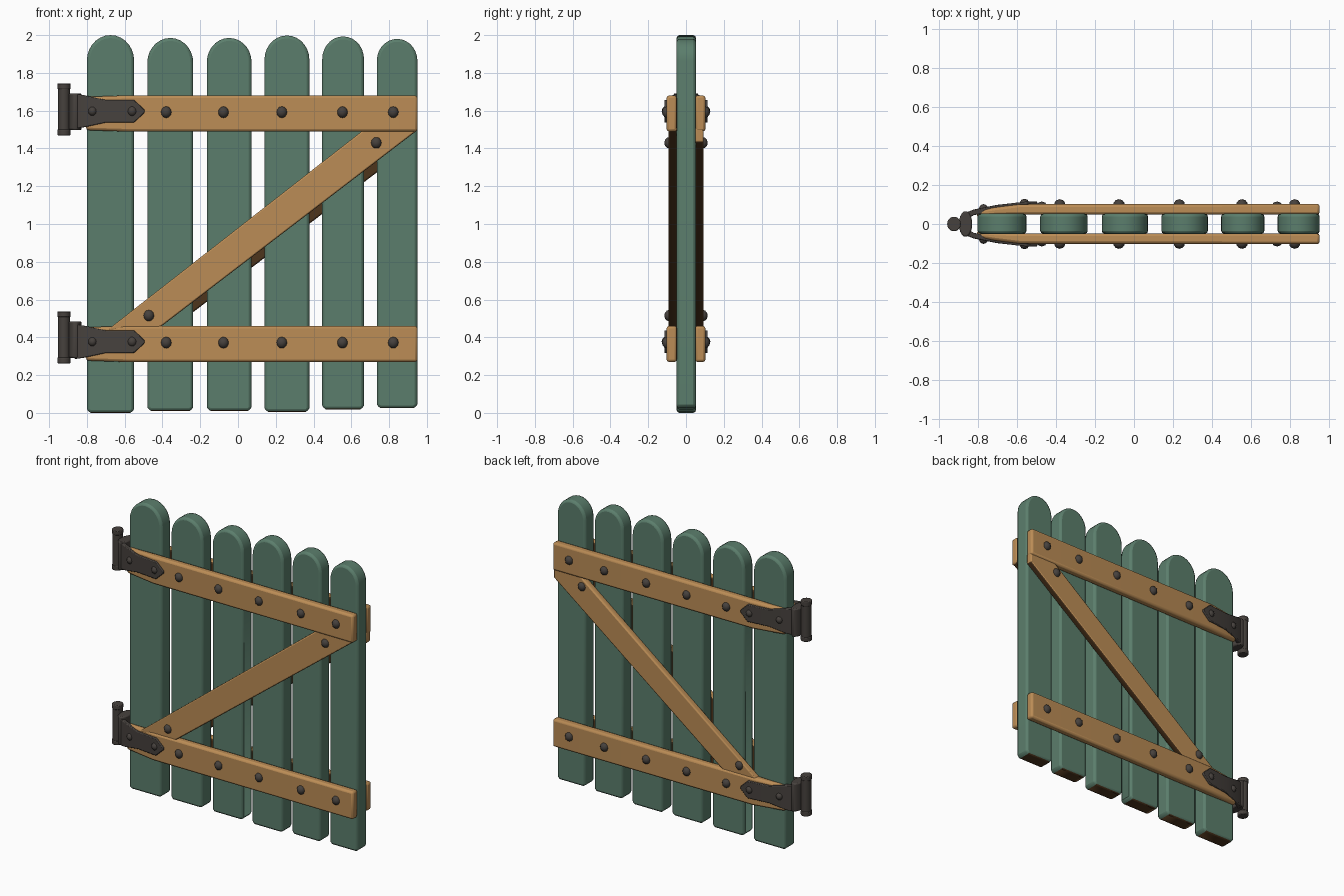
import bpy, bmesh, math

if "Cube" in bpy.data.objects:
    bpy.data.objects.remove(bpy.data.objects["Cube"])


def mat(name, col):
    m = bpy.data.materials.new(name)
    m.diffuse_color = (*col, 1)
    m.use_nodes = True
    m.node_tree.nodes["Principled BSDF"].inputs["Base Color"].default_value = m.diffuse_color
    return m


GREEN = mat("green paint", (0.105, 0.208, 0.150))
WOOD = mat("tan wood", (0.50, 0.265, 0.092))
IRON = mat("dark iron", (0.062, 0.053, 0.047))
DARK = mat("dark brown wood", (0.075, 0.035, 0.012))


def finish(name, bm, material, bevel=0.0, segs=2, dark=None):
    """dark: rule on the face normal choosing the unfinished brown wood."""
    bmesh.ops.recalc_face_normals(bm, faces=bm.faces)
    bm.normal_update()
    if dark:
        for f in bm.faces:
            f.material_index = int(dark(f.normal))
    me = bpy.data.meshes.new(name)
    me.materials.append(material)
    if dark:
        me.materials.append(DARK)
    bm.to_mesh(me)
    bm.free()
    ob = bpy.data.objects.new(name, me)
    bpy.context.collection.objects.link(ob)
    bpy.ops.object.select_all(action='DESELECT')
    ob.select_set(True)
    bpy.context.view_layer.objects.active = ob
    if bevel:
        b = ob.modifiers.new("soft edges", 'BEVEL')
        b.width, b.segments = bevel, segs
        b.limit_method, b.angle_limit = 'ANGLE', math.radians(32)
    bpy.ops.object.shade_smooth_by_angle(angle=math.radians(40))
    return ob


def prism(name, outline, y0, y1, material, bevel, dark=None):
    """Outline in x/z pushed from y0 to y1."""
    bm = bmesh.new()
    f = bm.faces.new([bm.verts.new((x, y0, z)) for x, z in outline])
    r = bmesh.ops.extrude_face_region(bm, geom=[f])
    vs = [v for v in r["geom"] if isinstance(v, bmesh.types.BMVert)]
    bmesh.ops.translate(bm, verts=vs, vec=(0, y1 - y0, 0))
    # extruding a lone face can leave the start cap behind or drop it
    if not any(all(abs(v.co.y - y0) < 1e-6 for v in g.verts) for g in bm.faces):
        bmesh.ops.holes_fill(bm, edges=[e for e in bm.edges if e.is_boundary])
    return finish(name, bm, material, bevel, dark=dark)


def loft(name, stations, zc, side, material, bevel, dark=None):
    """Bar along x from stations (x, half height, inner y, outer y)."""
    bm = bmesh.new()
    rings = [[bm.verts.new((x, side * y, zc + s * h)) for y, s in
              ((yi, -1), (yo, -1), (yo, 1), (yi, 1))] for x, h, yi, yo in stations]
    for a, b in zip(rings, rings[1:]):
        for i in range(4):
            j = (i + 1) % 4
            bm.faces.new((a[i], a[j], b[j], b[i]))
    bm.faces.new(rings[0])
    bm.faces.new(rings[-1])
    return finish(name, bm, material, bevel, dark=dark)


def bolt(x, y, z, r=0.029):
    bm = bmesh.new()
    bmesh.ops.create_uvsphere(bm, u_segments=10, v_segments=6, radius=1)
    bmesh.ops.scale(bm, verts=bm.verts, vec=(r, 0.027, r * 1.05))
    bmesh.ops.translate(bm, verts=bm.verts, vec=(x, y, z))
    finish("bolt", bm, IRON)


def cylinder(name, x, z0, z1, rx, ry, bevel):
    bm = bmesh.new()
    bmesh.ops.create_cone(bm, cap_ends=True, segments=20, radius1=1, radius2=1, depth=z1 - z0)
    bmesh.ops.scale(bm, verts=bm.verts, vec=(rx, ry, 1))
    bmesh.ops.translate(bm, verts=bm.verts, vec=(x, 0, (z0 + z1) / 2))
    finish(name, bm, IRON, bevel)


# Pickets with round tops
for x0, x1, z0, z1 in ((-0.80, -0.55, 0.0, 2.0), (-0.48, -0.237, 0.01, 1.985),
                       (-0.165, 0.072, 0.01, 1.985), (0.14, 0.378, 0.005, 1.998),
                       (0.446, 0.667, 0.018, 1.993), (0.735, 0.95, 0.025, 1.98)):
    c, r = (x0 + x1) / 2, (x1 - x0) / 2
    k = 0.02
    pts = [(x0, z0 + k), (x0 + k * 0.3, z0 + k * 0.3), (x0 + k, z0),
           (x1 - k, z0), (x1 - k * 0.3, z0 + k * 0.3), (x1, z0 + k)]
    pts += [(c + r * math.cos(math.pi * i / 14), z1 - r * 1.08 + r * 1.08 * math.sin(math.pi * i / 14))
            for i in range(15)]
    prism("picket", pts, -0.05, 0.053, GREEN, 0.016, dark=lambda n: n.z < -0.95)

# Rails, straps, braces and bolts on both faces
brace_front = [(-0.69, 0.44), (-0.43, 0.44), (0.948, 1.495), (0.948, 1.51), (0.68, 1.51)]
brace_back = [(-0.62, 0.44), (-0.36, 0.44), (0.948, 1.435), (0.948, 1.51), (0.76, 1.51)]
for side, brace in ((-1, brace_front), (1, brace_back)):
    def hidden(n):
        """Inner side and underside of the timber."""
        return n.y * side < -0.7 or n.z < -0.5

    for zr in (1.585, 0.365):
        loft("rail", [(-0.805, 0.088, 0.035, 0.07), (-0.7, 0.092, 0.045, 0.086),
                      (-0.58, 0.096, 0.048, 0.101), (0.95, 0.096, 0.048, 0.103)],
             zr, side, WOOD, 0.014, dark=lambda n: n.y * side < -0.7)
        zs = zr + 0.012
        loft("hinge_strap", [(-0.865, 0.092, 0.02, 0.056), (-0.82, 0.086, 0.045, 0.074),
                             (-0.7, 0.06, 0.068, 0.098), (-0.55, 0.06, 0.085, 0.115),
                             (-0.495, 0.008, 0.088, 0.115)], zs, side, IRON, 0.005)
        bolt(-0.77, side * 0.075, zs, 0.024)
        bolt(-0.56, side * 0.102, zs, 0.026)
        for x in (-0.38, -0.077, 0.232, 0.553, 0.822):
            bolt(x, side * 0.1, zr + 0.007)
    prism("brace", brace, side * 0.048, side * 0.093, WOOD, 0.008, dark=hidden)
    bolt(0.732, side * 0.088, 1.43)
    bolt(-0.472, side * 0.088, 0.515)

# Hinge knuckles and pins
for zc in (1.607, 0.4):
    cylinder("hinge_knuckle", -0.862, zc - 0.11, zc + 0.085, 0.034, 0.066, 0.008)
    cylinder("hinge_pin", -0.921, zc - 0.125, zc + 0.125, 0.032, 0.035, 0.004)
    for s in (-1, 1):
        z = zc + s * 0.122
        cylinder("pin_cap", -0.921, z - 0.016, z + 0.016, 0.035, 0.037, 0.005)
